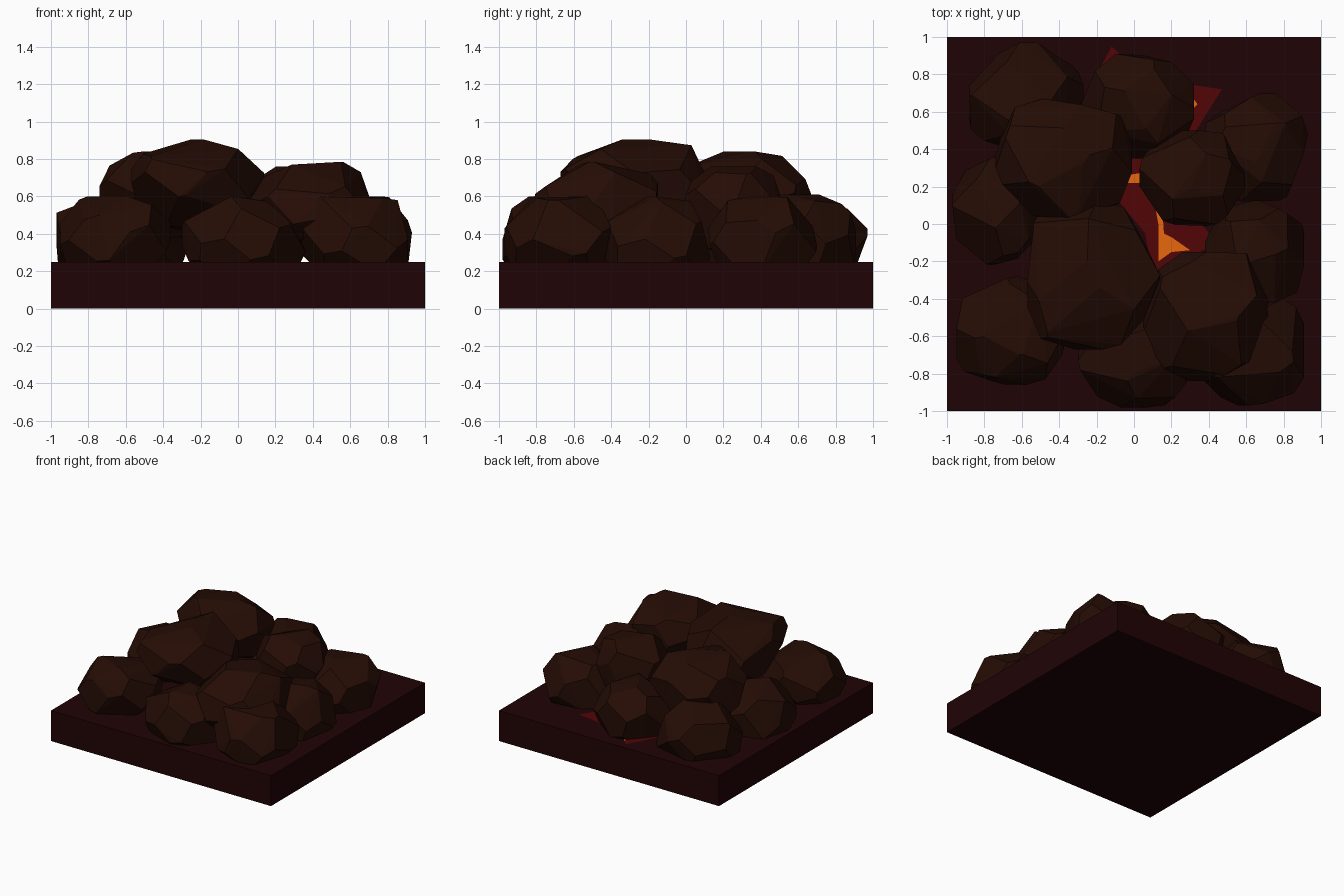
import bpy, bmesh, math, random
from mathutils import Vector

if "Cube" in bpy.data.objects:
    bpy.data.objects.remove(bpy.data.objects["Cube"])


def material(name, rgb):
    m = bpy.data.materials.new(name)
    m.diffuse_color = (*rgb, 1)
    m.use_nodes = True
    m.node_tree.nodes["Principled BSDF"].inputs["Base Color"].default_value = m.diffuse_color
    return m


ROCK = material("rock_brown", (0.018, 0.0036, 0.0013))
SLAB = material("scorched_base", (0.0145, 0.001, 0.0014))
EMBER = material("ember_red", (0.085, 0.0013, 0.002))
GLOW = material("glow_orange", (0.80, 0.14, 0.004))


def finish(bm, name, mat):
    me = bpy.data.meshes.new(name)
    bm.to_mesh(me)
    bm.free()
    me.materials.append(mat)
    ob = bpy.data.objects.new(name, me)
    bpy.context.collection.objects.link(ob)
    return ob


def rock(name, seed, x0, x1, y0, y1, z0, z1, slope=0.0):
    """Chiselled boulder: solid bounded by jittered planes, fitted to a box."""
    rng = random.Random(seed)
    n = 19
    turn = rng.uniform(0, 6.28)
    # plane poles spread over a sphere
    hull = bmesh.new()
    for i in range(n):
        z = 1 - (2 * i + 1) / n
        r = math.sqrt(1 - z * z)
        a = turn + i * 2.39996
        d = Vector((r * math.cos(a), r * math.sin(a), z))
        d += Vector([rng.uniform(-0.17, 0.17) for _ in range(3)])
        hull.verts.new(d.normalized() / rng.uniform(0.9, 1.04))
    bmesh.ops.convex_hull(hull, input=hull.verts[:])
    hull.normal_update()
    # each hull face gives one corner of the boulder
    pts = []
    for f in hull.faces:
        p = f.normal / f.normal.dot(f.verts[0].co)
        p.z += slope * p.y
        pts.append(p)
    hull.free()
    # fit slightly oversize, then press flat against the box sides and top
    for k, (a, b, grow) in enumerate(((x0, x1, 0.02), (y0, y1, 0.02), (z0, z1, 0.07))):
        lo = min(p[k] for p in pts)
        hi = max(p[k] for p in pts)
        pad = grow * (b - a)
        for p in pts:
            v = a - pad + (p[k] - lo) / (hi - lo) * (b - a + 2 * pad)
            p[k] = max(a, min(b, v))
    bm = bmesh.new()
    for p in pts:
        bm.verts.new(p)
    bmesh.ops.remove_doubles(bm, verts=bm.verts[:], dist=0.01)
    bmesh.ops.convex_hull(bm, input=bm.verts[:])
    loose = [v for v in bm.verts if not v.link_faces]
    bmesh.ops.delete(bm, geom=loose, context='VERTS')
    bmesh.ops.dissolve_limit(bm, angle_limit=math.radians(4),
                             verts=bm.verts[:], edges=bm.edges[:])
    bmesh.ops.recalc_face_normals(bm, faces=bm.faces[:])
    return finish(bm, name, ROCK)


def flat_patch(name, outline, z, mat):
    bm = bmesh.new()
    f = bm.faces.new([bm.verts.new((x, y, z)) for x, y in outline])
    f.normal_update()
    if f.normal.z < 0:
        f.normal_flip()
    return finish(bm, name, mat)


# Square base slab
bm = bmesh.new()
bmesh.ops.create_cube(bm, size=1)
for v in bm.verts:
    v.co = (v.co.x * 2, v.co.y * 2, (v.co.z + 0.5) * 0.25)
finish(bm, "base_slab", SLAB)

# Jagged ember patch with glowing cracks, hidden mostly by the boulders
flat_patch("ember_patch", [
    (-0.12, 0.95), (0.02, 0.82), (0.14, 0.62), (0.27, 0.75), (0.47, 0.72),
    (0.30, 0.45), (0.22, 0.15), (0.45, -0.10), (0.25, -0.20), (0.10, -0.28),
    (0.06, -0.05), (-0.08, 0.12), (-0.18, 0.40), (-0.29, 0.62)], 0.253, EMBER)
flat_patch("glow_crack", [
    (-0.08, 0.91), (-0.03, 0.86), (0.03, 0.60), (0.31, 0.68), (0.34, 0.64),
    (0.14, 0.45), (0.14, 0.26), (0.16, -0.05), (0.20, -0.07), (0.30, -0.14),
    (0.20, -0.15), (0.13, -0.20), (0.13, 0.0), (0.09, 0.22), (-0.04, 0.22),
    (-0.04, 0.26), (0.08, 0.28), (0.0, 0.50), (-0.28, 0.63), (-0.27, 0.66),
    (-0.03, 0.60)], 0.256, GLOW)

# Ring of boulders sunk into the slab: x, y and z ranges
lower = [
    (-0.88, -0.27, 0.40, 0.97, 0.10, 0.60),
    (-0.97, -0.45, -0.22, 0.37, 0.10, 0.60),
    (-0.95, -0.36, -0.86, -0.28, 0.12, 0.60),
    (-0.30, 0.36, -0.98, -0.44, 0.12, 0.60),
    (0.33, 0.91, -0.97, -0.40, 0.12, 0.60),
    (0.38, 0.91, -0.45, 0.13, 0.10, 0.60),
    (0.36, 0.93, 0.12, 0.70, 0.10, 0.60),
    (-0.28, 0.32, 0.35, 0.91, 0.10, 0.61),
]
for i, b in enumerate(lower):
    rock(f"lower_boulder_{i + 1}", 11 + i, *b)

# Boulders stacked on top, with tilted crowns
upper = [
    (-0.74, -0.01, 0.0, 0.67, 0.38, 0.84, -0.15),
    (-0.57, 0.14, -0.67, 0.13, 0.42, 0.905, -0.12),
    (0.03, 0.59, -0.01, 0.50, 0.28, 0.76, 0.0),
    (0.04, 0.72, -0.84, -0.15, 0.36, 0.785, 0.12),
]
for i, b in enumerate(upper):
    rock(f"upper_boulder_{i + 1}", 41 + i, *b)
